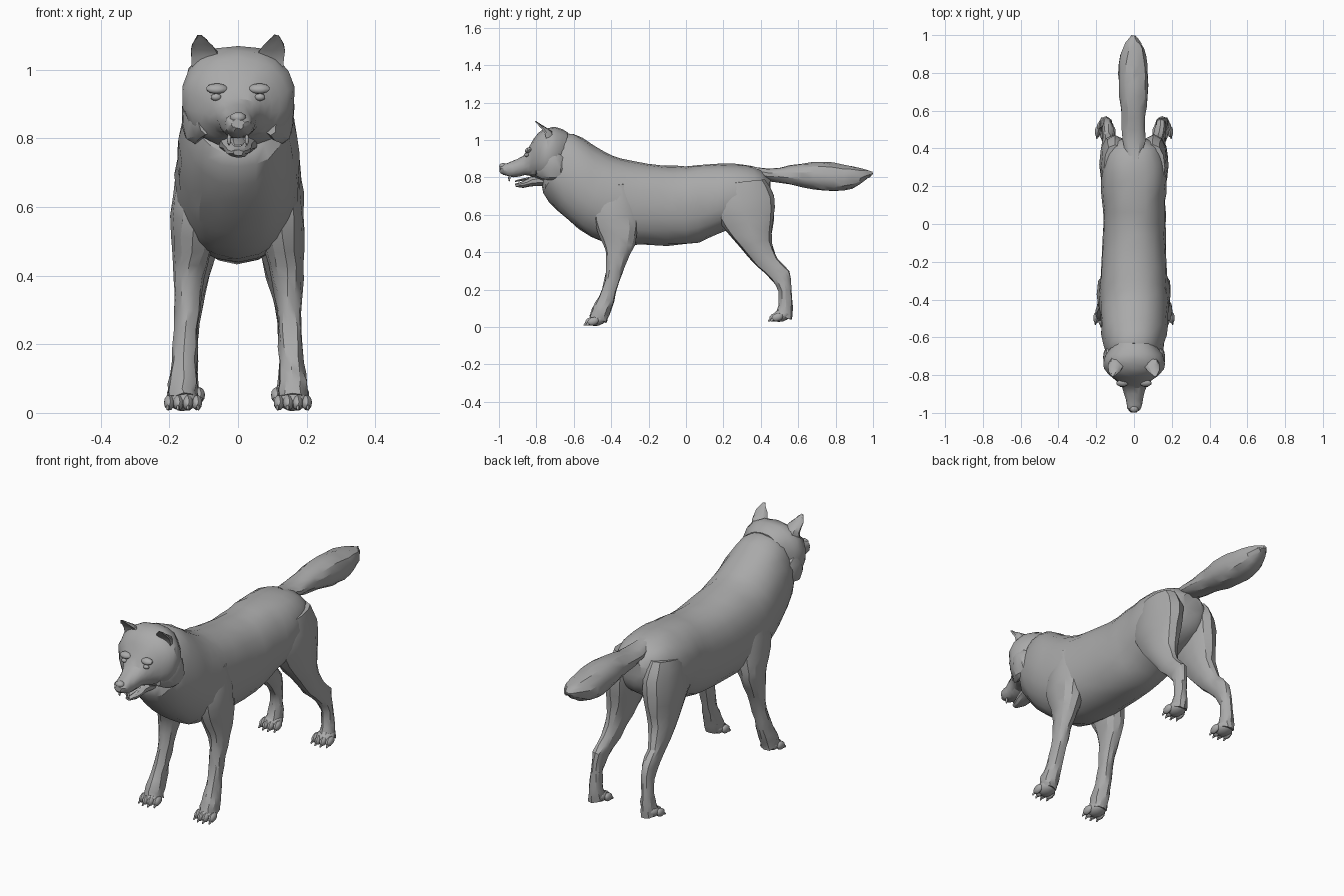
import bpy, bmesh, math, random
from mathutils import Vector

random.seed(4)
fur = bpy.data.materials.new("grey_fur")
fur.diffuse_color = (0.4, 0.4, 0.4, 1)


def finish(name, bm, angle=28):
    bmesh.ops.recalc_face_normals(bm, faces=bm.faces)
    me = bpy.data.meshes.new(name)
    bm.to_mesh(me)
    bm.free()
    me.materials.append(fur)
    ob = bpy.data.objects.new(name, me)
    bpy.context.collection.objects.link(ob)
    bpy.ops.object.select_all(action='DESELECT')
    ob.select_set(True)
    bpy.context.view_layer.objects.active = ob
    bpy.ops.object.shade_smooth_by_angle(angle=math.radians(angle))
    return ob


def smooth_sections(secs):
    # Catmull-Rom midpoint between each pair of sections
    out = []
    for i in range(len(secs) - 1):
        a, b, c, d = (secs[max(0, min(len(secs) - 1, i + k))] for k in (-1, 0, 1, 2))
        out.append(b)
        out.append(tuple((9 * (q + r) - p - s) / 16 for p, q, r, s in zip(a, b, c, d)))
    return out + [secs[-1]]


def loft(name, secs, n=14, jitter=0.004, side=1, dish=1.0, power=0.9):
    # section: first edge (y, z), opposite edge (y, z), half width, centre x
    bm = bmesh.new()
    rings = []
    for y1, z1, y2, z2, w, x in smooth_sections(secs):
        mid = Vector((x, (y1 + y2) / 2, (z1 + z2) / 2))
        up = Vector((0, (y1 - y2) / 2, (z1 - z2) / 2))
        ring = []
        for k in range(n):
            t = 2 * math.pi * k / n
            c, s = math.cos(t), math.sin(t)
            c, s = (math.copysign(abs(v) ** power, v) for v in (c, s))
            p = mid + up * (c * dish if c > 0 else c) + Vector((w * s, 0, 0))
            p += Vector([random.uniform(-jitter, jitter) for _ in range(3)])
            ring.append(bm.verts.new((p.x * side, p.y, p.z)))
        rings.append(ring)
    for a, b in zip(rings, rings[1:]):
        for k in range(n):
            bm.faces.new((a[k], a[(k + 1) % n], b[(k + 1) % n], b[k]))
    bm.faces.new(rings[0])
    bm.faces.new(rings[-1])
    return finish(name, bm)


def blob(name, loc, size, tilt=0.0):
    bm = bmesh.new()
    bmesh.ops.create_icosphere(bm, subdivisions=2, radius=1)
    ct, st = math.cos(tilt), math.sin(tilt)
    for v in bm.verts:
        x, y, z = (a * b for a, b in zip(v.co, size))
        v.co = Vector(loc) + Vector((x, y * ct - z * st, y * st + z * ct))
    return finish(name, bm)


# Trunk from neck to rump
loft("body", [
    (-.68, 1.03, -.76, .78, .11, 0), (-.60, 1.035, -.765, .715, .145, 0),
    (-.50, .975, -.68, .615, .17, 0), (-.40, .915, -.57, .52, .18, 0),
    (-.30, .89, -.43, .45, .182, 0), (-.12, .865, -.22, .437, .172, 0),
    (0, .86, 0, .44, .165, 0), (.12, .873, .12, .475, .167, 0),
    (.22, .875, .22, .52, .172, 0), (.32, .868, .34, .56, .16, 0),
    (.40, .84, .42, .61, .125, 0), (.45, .79, .45, .68, .06, 0)], n=20)

# Skull, cheeks and muzzle
loft("head", [
    (-.63, 1.04, -.65, .83, .11, 0), (-.69, 1.068, -.69, .785, .15, 0),
    (-.74, 1.065, -.745, .775, .165, 0), (-.79, 1.035, -.785, .785, .145, 0),
    (-.83, .98, -.82, .80, .10, 0), (-.87, .918, -.86, .81, .065, 0),
    (-.93, .885, -.92, .80, .047, 0), (-.975, .873, -.975, .812, .036, 0),
    (-.995, .855, -.995, .828, .018, 0)], n=18, jitter=.003)
loft("lower_jaw", [
    (-.76, .83, -.74, .75, .06, 0), (-.83, .80, -.81, .755, .045, 0),
    (-.88, .775, -.87, .745, .032, 0), (-.915, .768, -.91, .75, .014, 0)], n=10, jitter=.002)
loft("tongue", [
    (-.80, .81, -.80, .79, .02, 0), (-.87, .795, -.87, .782, .02, 0),
    (-.915, .782, -.915, .775, .012, 0)], n=8, jitter=.001)
blob("nose", (0, -.978, .86), (.024, .021, .017))

# Bushy tail
loft("tail", [
    (.34, .862, .38, .80, .04, 0), (.44, .845, .44, .782, .058, 0),
    (.56, .865, .56, .762, .064, -.003), (.68, .88, .68, .735, .074, -.003),
    (.79, .877, .79, .725, .079, -.004), (.89, .86, .89, .742, .067, -.004),
    (.96, .843, .955, .785, .04, -.004), (.998, .826, .998, .814, .008, -.004)], n=14)

for s, label in ((1, "left"), (-1, "right")):
    # Ear with a dished front
    loft("ear_" + label, [
        (-.80, .97, -.69, 1.0, .045, .087), (-.80, 1.03, -.715, 1.045, .043, .095),
        (-.802, 1.07, -.765, 1.075, .029, .105),
        (-.812, 1.103, -.803, 1.10, .007, .112)], n=10, jitter=.002, side=s, dish=-.1)
    # Brow, eye and fang
    blob("brow_" + label, (s * .062, -.843, .945), (.032, .02, .014), .5)
    blob("eye_" + label, (s * .064, -.852, .92), (.016, .012, .011))
    blob("fang_" + label, (s * .026, -.945, .797), (.006, .006, .018))
    # Pointed cheek ruff
    loft("cheek_ruff_" + label, [
        (-.80, .92, -.80, .81, .02, .095), (-.74, .95, -.73, .785, .035, .125),
        (-.68, .93, -.67, .80, .022, .135), (-.645, .89, -.64, .84, .005, .13)],
        n=10, side=s)

    # Front leg from shoulder to pastern
    loft("front_leg_" + label, [
        (-.45, .74, -.30, .77, .045, .125), (-.50, .62, -.26, .66, .068, .122),
        (-.47, .51, -.255, .53, .066, .13), (-.435, .43, -.275, .44, .052, .14),
        (-.425, .35, -.32, .34, .039, .147), (-.435, .25, -.36, .235, .034, .151),
        (-.465, .16, -.385, .14, .036, .156), (-.50, .10, -.41, .065, .043, .16),
        (-.515, .055, -.425, .022, .042, .16)], n=12, side=s)
    # Hind leg from thigh to pastern
    loft("hind_leg_" + label, [
        (.18, .76, .42, .79, .06, .10), (.14, .64, .47, .70, .077, .103),
        (.20, .53, .468, .58, .07, .112), (.29, .425, .455, .47, .053, .122),
        (.38, .325, .487, .365, .036, .132), (.46, .25, .55, .30, .029, .141),
        (.495, .19, .562, .20, .028, .147), (.495, .12, .568, .11, .032, .15),
        (.475, .075, .565, .04, .04, .152)], n=12, side=s)

    # Paws with four toes and claws
    for part, cx, cy, cz in (("front", .16, -.475, .038), ("hind", .152, .51, .06)):
        blob(f"{part}_paw_{label}", (s * cx, cy, cz), (.046, .052, .032), .25)
        for i in range(4):
            off = (i - 1.5) * .027
            y = cy - .04 + abs(i - 1.5) * .012
            blob(f"{part}_toe_{i}_{label}", (s * (cx + off), y, cz - .008),
                 (.0155, .032, .022), .3)
            blob(f"{part}_claw_{i}_{label}", (s * (cx + off * 1.1), y - .026, cz - .022),
                 (.005, .014, .007), .5)
